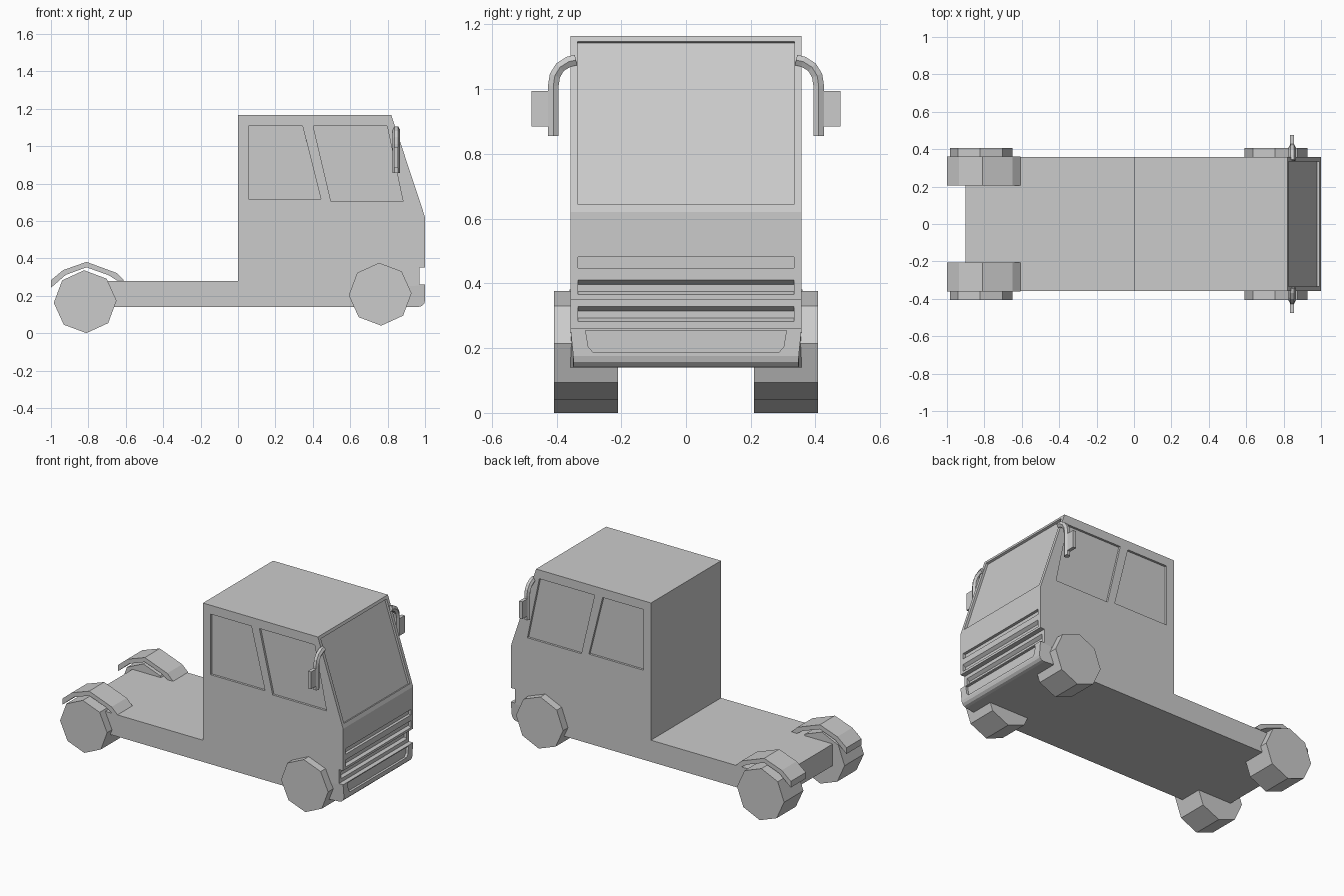
import bpy, bmesh, math

if "Cube" in bpy.data.objects:
    bpy.data.objects.remove(bpy.data.objects["Cube"])

HW = 0.357  # half width of the body


def prism(bm, pts, a, b, axis='y'):
    """Extrude a profile: (x, z) along y, or (y, z) along x."""
    def ring(t):
        return [bm.verts.new((p, t, q) if axis == 'y' else (t, p, q)) for p, q in pts]
    r0, r1 = ring(a), ring(b)
    n = len(pts)
    bm.faces.new(r0)
    bm.faces.new(r1[::-1])
    for i in range(n):
        bm.faces.new((r0[i], r1[i], r1[(i + 1) % n], r0[(i + 1) % n]))


def finish(bm, name):
    bmesh.ops.recalc_face_normals(bm, faces=bm.faces)
    me = bpy.data.meshes.new(name)
    bm.to_mesh(me)
    bm.free()
    ob = bpy.data.objects.new(name, me)
    bpy.context.collection.objects.link(ob)
    return ob


def solid(name, pts, a, b, axis='y'):
    bm = bmesh.new()
    prism(bm, pts, a, b, axis)
    return finish(bm, name)


def carve(ob, bm):
    """Subtract the cutter mesh and apply."""
    cutter = finish(bm, "cutter")
    cutter.hide_render = True
    mod = ob.modifiers.new("carve", 'BOOLEAN')
    mod.operation = 'DIFFERENCE'
    mod.solver = 'EXACT'
    mod.object = cutter
    bpy.context.view_layer.objects.active = ob
    bpy.ops.object.modifier_apply(modifier=mod.name)
    bpy.data.objects.remove(cutter)


# Cab and chassis in one side profile
body = solid("cab_and_chassis", [
    (-0.9, 0.14), (-0.9, 0.28), (0, 0.28), (0, 1.165), (0.82, 1.165),
    (1.0, 0.62), (1.0, 0.35), (0.97, 0.35), (0.97, 0.255), (0.91, 0.25), (0.91, 0.14)], -HW, HW)
cuts = bmesh.new()

# Recessed side windows
rear_window = [(0.055, 1.108), (0.345, 1.108), (0.443, 0.717), (0.055, 0.717)]
front_window = [(0.402, 1.108), (0.797, 1.108), (0.882, 0.705), (0.497, 0.705)]
for win in (rear_window, front_window):
    for s in (-1, 1):
        prism(cuts, win, s * (HW - 0.014), s * 0.42)


# Recessed windscreen on the sloping front
def screen(z, off):
    return (0.82 + 0.18 * (1.165 - z) / 0.545 + 0.95 * off, z + 0.314 * off)


prism(cuts, [screen(1.147, -0.014), screen(1.147, 0.03),
             screen(0.645, 0.03), screen(0.645, -0.014)], -0.335, 0.335)

# Grille slots with sloping tops
for x, z0, z1, slope in ((1.0, 0.447, 0.482, 0), (1.0, 0.365, 0.41, 0.014), (0.97, 0.283, 0.328, 0.014)):
    prism(cuts, [(x + 0.02, z0), (x, z0), (x - 0.018, z0 + slope * 0.7),
                 (x - 0.018, z1 - slope), (x, z1), (x + 0.02, z1)], -0.334, 0.334)
carve(body, cuts)

# Front bumper, rounded below and tapered at the lower corners
bm = bmesh.new()
prism(bm, [(0.905, 0.14), (0.905, 0.26), (1.0, 0.26), (1.0, 0.14)], -HW, HW)
for v in bm.verts:
    if v.co.x > 0.95 and v.co.z < 0.2:
        v.co.y *= 0.965
edge = [e for e in bm.edges if all(v.co.x > 0.95 and v.co.z < 0.2 for v in e.verts)]
bmesh.ops.bevel(bm, geom=edge, offset=0.035, segments=3, profile=0.5, affect='EDGES')
bumper = finish(bm, "front_bumper")
cuts = bmesh.new()
prism(cuts, [(-0.31, 0.254), (-0.302, 0.205), (-0.288, 0.188),
             (0.288, 0.188), (0.302, 0.205), (0.31, 0.254)], 0.985, 1.03, 'x')
carve(bumper, cuts)

# Eight-sided wheels, rear arches and mirrors on both sides
arch = [(-1.0, 0.283), (-0.935, 0.337), (-0.81, 0.381), (-0.65, 0.322), (-0.608, 0.282),
        (-0.645, 0.28), (-0.69, 0.309), (-0.81, 0.352), (-0.92, 0.312), (-1.0, 0.243)]
for side, s in (("right", -1), ("left", 1)):
    for name, cx, cz in (("rear", -0.817, 0.168), ("front", 0.76, 0.208)):
        octagon = [(cx + 0.168 * math.cos(math.radians(45 * i + 2)),
                    cz + 0.168 * math.sin(math.radians(45 * i + 2))) for i in range(8)]
        solid(f"{name}_wheel_{side}", octagon, s * 0.21, s * 0.407)
    solid(f"rear_arch_{side}", arch, s * 0.207, s * 0.36)

    # Bent mirror arm
    cu = bpy.data.curves.new(f"mirror_arm_{side}", 'CURVE')
    cu.dimensions = '3D'
    cu.bevel_depth = 0.019
    cu.bevel_resolution = 1
    cu.use_fill_caps = True
    path = [(0.34, 1.09), (0.362, 1.085), (0.389, 1.068), (0.405, 1.042), (0.41, 1.01), (0.41, 0.856)]
    sp = cu.splines.new('POLY')
    sp.use_smooth = False
    sp.points.add(len(path) - 1)
    for p, (y, z) in zip(sp.points, path):
        p.co = (0.846, s * y, z, 1)
    bpy.context.collection.objects.link(bpy.data.objects.new(f"mirror_arm_{side}", cu))

    # Mirror plate
    solid(f"mirror_{side}", [(0.834, 0.884), (0.834, 0.995), (0.856, 0.995), (0.856, 0.884)],
          s * 0.415, s * 0.477)
